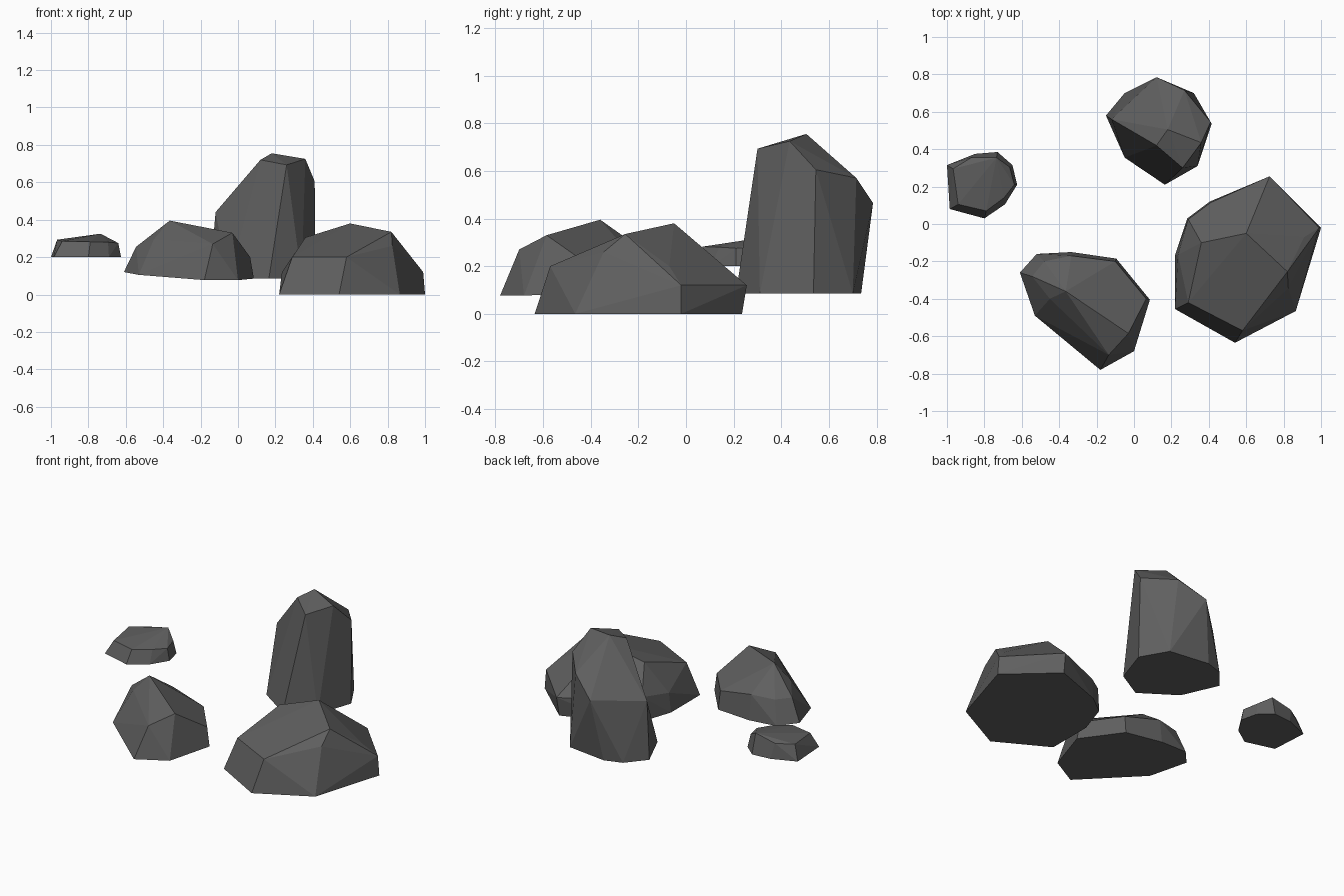
import bpy, bmesh, math

stone = bpy.data.materials.new("dark grey stone")
stone.diffuse_color = (0.115, 0.115, 0.115, 1)


def rock(name, base, upper):
    """Faceted boulder: hull around a base outline and the upper corners."""
    bm = bmesh.new()
    for p in base + upper:
        bm.verts.new(p)
    res = bmesh.ops.convex_hull(bm, input=bm.verts[:])
    junk = {e for e in res["geom_interior"] + res["geom_unused"]
            if isinstance(e, bmesh.types.BMVert)}
    bmesh.ops.delete(bm, geom=list(junk), context='VERTS')
    # merge nearly flat triangles into large facets
    bmesh.ops.dissolve_limit(bm, angle_limit=math.radians(5),
                             verts=bm.verts[:], edges=bm.edges[:])
    bmesh.ops.recalc_face_normals(bm, faces=bm.faces[:])
    me = bpy.data.meshes.new(name)
    bm.to_mesh(me)
    bm.free()
    me.materials.append(stone)
    bpy.context.collection.objects.link(bpy.data.objects.new(name, me))


def ring(z, *xy):
    return [(x, y, z) for x, y in xy]


# tall standing rock at the back
rock("tall_rock",
     ring(0.085, (0.165, 0.21), (0.34, 0.31), (0.415, 0.535), (0.32, 0.70),
          (0.06, 0.735), (-0.05, 0.70), (-0.15, 0.58), (-0.05, 0.355)),
     [(0.18, 0.505, 0.755), (0.12, 0.42, 0.72), (0.26, 0.30, 0.693),
      (0.36, 0.435, 0.725), (0.41, 0.545, 0.605), (0.27, 0.715, 0.57),
      (0.12, 0.785, 0.465), (-0.12, 0.56, 0.44)])

# leaning rock at the front left
rock("leaning_rock",
     [(-0.61, -0.26, 0.12), (-0.52, -0.16, 0.114), (-0.335, -0.15, 0.105),
      (-0.095, -0.185, 0.095), (0.085, -0.405, 0.085), (0, -0.68, 0.077),
      (-0.18, -0.78, 0.077), (-0.53, -0.49, 0.105)],
     [(-0.365, -0.36, 0.395), (-0.45, -0.40, 0.295), (-0.03, -0.585, 0.33),
      (-0.135, -0.70, 0.27), (0.065, -0.40, 0.20), (-0.10, -0.20, 0.21),
      (-0.335, -0.17, 0.26), (-0.48, -0.20, 0.255), (-0.545, -0.28, 0.255)])

# broad rock at the right
rock("broad_rock",
     ring(0, (0.72, 0.235), (1.0, -0.02), (0.865, -0.465), (0.54, -0.635),
          (0.22, -0.455), (0.22, -0.165), (0.285, 0.03), (0.405, 0.12)),
     [(0.60, -0.05, 0.38), (0.36, -0.10, 0.305), (0.82, -0.255, 0.335),
      (0.825, -0.345, 0.26), (0.58, -0.57, 0.20), (0.29, -0.42, 0.20),
      (0.91, -0.07, 0.20), (0.99, -0.02, 0.12), (0.725, 0.255, 0.12),
      (0.41, 0.115, 0.13), (0.29, 0.025, 0.15), (0.235, -0.165, 0.12)])

# small rock at the left
rock("small_rock",
     ring(0.2, (-1.0, 0.315), (-0.85, 0.375), (-0.73, 0.385), (-0.65, 0.315),
          (-0.625, 0.21), (-0.69, 0.105), (-0.80, 0.03), (-0.985, 0.08)),
     [(-0.735, 0.355, 0.325), (-0.967, 0.295, 0.293), (-0.94, 0.105, 0.285),
      (-0.79, 0.07, 0.282), (-0.695, 0.14, 0.28), (-0.64, 0.21, 0.275),
      (-0.665, 0.305, 0.28), (-0.87, 0.355, 0.295)])
